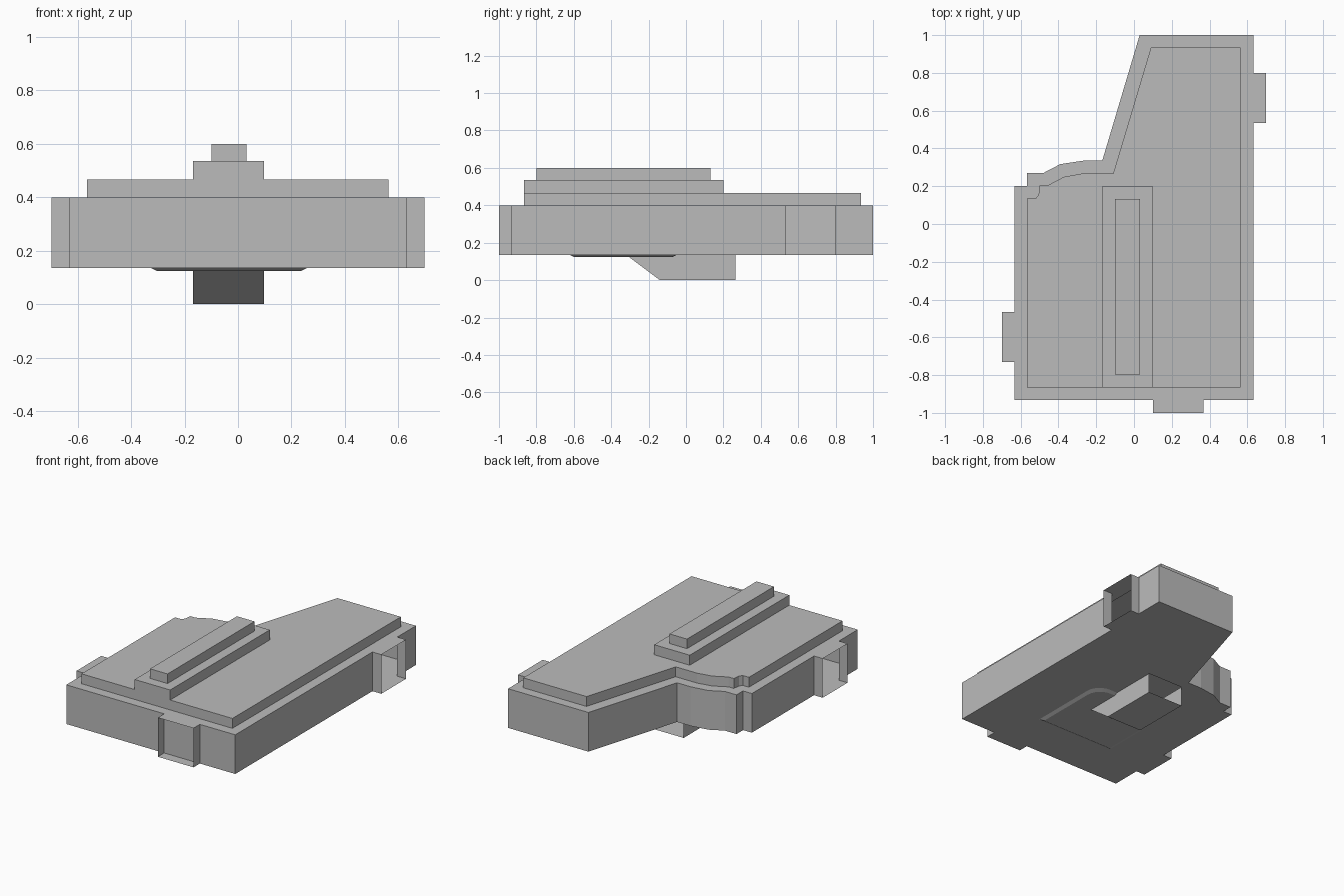
import bpy, bmesh, math
from mathutils import Vector

if "Cube" in bpy.data.objects:
    bpy.data.objects.remove(bpy.data.objects["Cube"])

grey = bpy.data.materials.new("plain_grey")
grey.diffuse_color = (0.5, 0.5, 0.5, 1)
grey.use_nodes = True
grey.node_tree.nodes["Principled BSDF"].inputs["Base Color"].default_value = grey.diffuse_color


def finish(name, bm):
    me = bpy.data.meshes.new(name)
    bm.to_mesh(me)
    bm.free()
    me.materials.append(grey)
    ob = bpy.data.objects.new(name, me)
    bpy.context.collection.objects.link(ob)
    return ob


def add_walls(bm, pts, z0, z1, skip=()):
    """Outward walls round a counter-clockwise outline; skipped edges stay open."""
    n = len(pts)
    for i in range(n):
        if i in skip:
            continue
        a, b = pts[i], pts[(i + 1) % n]
        bm.faces.new([bm.verts.new(p) for p in
                      ((*a, z0), (*b, z0), (*b, z1), (*a, z1))])


def add_cap(bm, loops, z, up=True):
    """Flat cap; the second loop, if any, becomes a hole."""
    edges = []
    for pts in loops:
        vs = [bm.verts.new((x, y, z)) for x, y in pts]
        edges += [bm.edges.new((vs[i], vs[(i + 1) % len(vs)])) for i in range(len(vs))]
    res = bmesh.ops.triangle_fill(bm, use_beauty=True, edges=edges,
                                  normal=Vector((0, 0, 1 if up else -1)))
    for f in [g for g in res["geom"] if isinstance(g, bmesh.types.BMFace)]:
        f.normal_update()
        if (f.normal.z > 0) != up:
            f.normal_flip()


def rect(x0, x1, y0, y1):
    return [(x0, y0), (x1, y0), (x1, y1), (x0, y1)]


FLOOR, EAVE, STEP1, STEP2, TOP = 0.135, 0.4, 0.467, 0.535, 0.6

# outline of the main body, with three shallow door bays
body = [(-0.633, -0.932), (0.1, -0.932), (0.1, -1), (0.367, -1), (0.367, -0.932),
        (0.632, -0.932), (0.632, 0.535), (0.698, 0.535), (0.698, 0.8), (0.632, 0.8),
        (0.632, 1), (0.03, 1), (-0.168, 0.335), (-0.27, 0.335), (-0.39, 0.317),
        (-0.48, 0.27), (-0.567, 0.27), (-0.567, 0.2), (-0.633, 0.2),
        (-0.633, -0.465), (-0.698, -0.465), (-0.698, -0.73), (-0.633, -0.73)]
upper = [(-0.566, -0.865), (0.564, -0.865), (0.564, 0.935), (0.09, 0.935),
         (-0.11, 0.268), (-0.27, 0.268), (-0.37, 0.25), (-0.46, 0.203),
         (-0.5, 0.203), (-0.505, 0.155), (-0.52, 0.135), (-0.566, 0.135)]
pit = rect(-0.168, 0.098, -0.32, 0.265)

# hollow main body, open at the outer face of each bay
bm = bmesh.new()
add_walls(bm, body, FLOOR, EAVE, skip=(2, 7, 20))
add_cap(bm, [body, upper], EAVE)
add_cap(bm, [body, pit], FLOOR, up=False)
finish("main_body", bm)

# closed panel inside the front bay
bm = bmesh.new()
bm.faces.new([bm.verts.new(p) for p in ((0.1, -0.932, FLOOR), (0.367, -0.932, FLOOR),
                                        (0.367, -0.932, EAVE), (0.1, -0.932, EAVE))])
finish("front_bay_panel", bm)

# stepped roof
for name, pts, z0, z1 in (
        ("roof_step", upper, EAVE, STEP1),
        ("roof_ridge_lower", rect(-0.168, 0.098, -0.865, 0.2), STEP1, STEP2),
        ("roof_ridge_upper", rect(-0.1, 0.031, -0.798, 0.132), STEP2, TOP)):
    bm = bmesh.new()
    add_walls(bm, pts, z0, z1)
    add_cap(bm, [pts], z1)
    finish(name, bm)

# sunken ramp under the floor, open at the back
bm = bmesh.new()
x0, x1 = -0.168, 0.098
side = [(-0.32, FLOOR), (-0.14, 0), (0.265, 0), (0.265, FLOOR)]
bm.faces.new([bm.verts.new((x1, y, z)) for y, z in side])
bm.faces.new([bm.verts.new((x0, y, z)) for y, z in reversed(side)])
for (ya, za), (yb, zb) in zip(side[:2], side[1:3]):
    bm.faces.new([bm.verts.new(p) for p in
                  ((x0, ya, za), (x0, yb, zb), (x1, yb, zb), (x1, ya, za))])
finish("sunken_ramp", bm)


# shallow dish under the floor, rounded at its two back corners
def dish(inset, r=0.1):
    xa, xb, ya, yb = -0.325 + inset, 0.257 - inset, -0.622 + inset, -0.05 - inset
    pts = [(xa, ya), (xb, ya)]
    for cx, start in ((xb - r, 0), (xa + r, 90)):
        for k in range(7):
            t = math.radians(start + 15 * k)
            pts.append((cx + r * math.cos(t), yb - r + r * math.sin(t)))
    return pts


bm = bmesh.new()
hi = [bm.verts.new((x, y, FLOOR)) for x, y in dish(0)]
lo = [bm.verts.new((x, y, 0.124)) for x, y in dish(0.022)]
for i in range(len(hi)):
    j = (i + 1) % len(hi)
    bm.faces.new((lo[i], lo[j], hi[j], hi[i]))
bm.faces.new(lo[::-1])
finish("floor_dish", bm)
